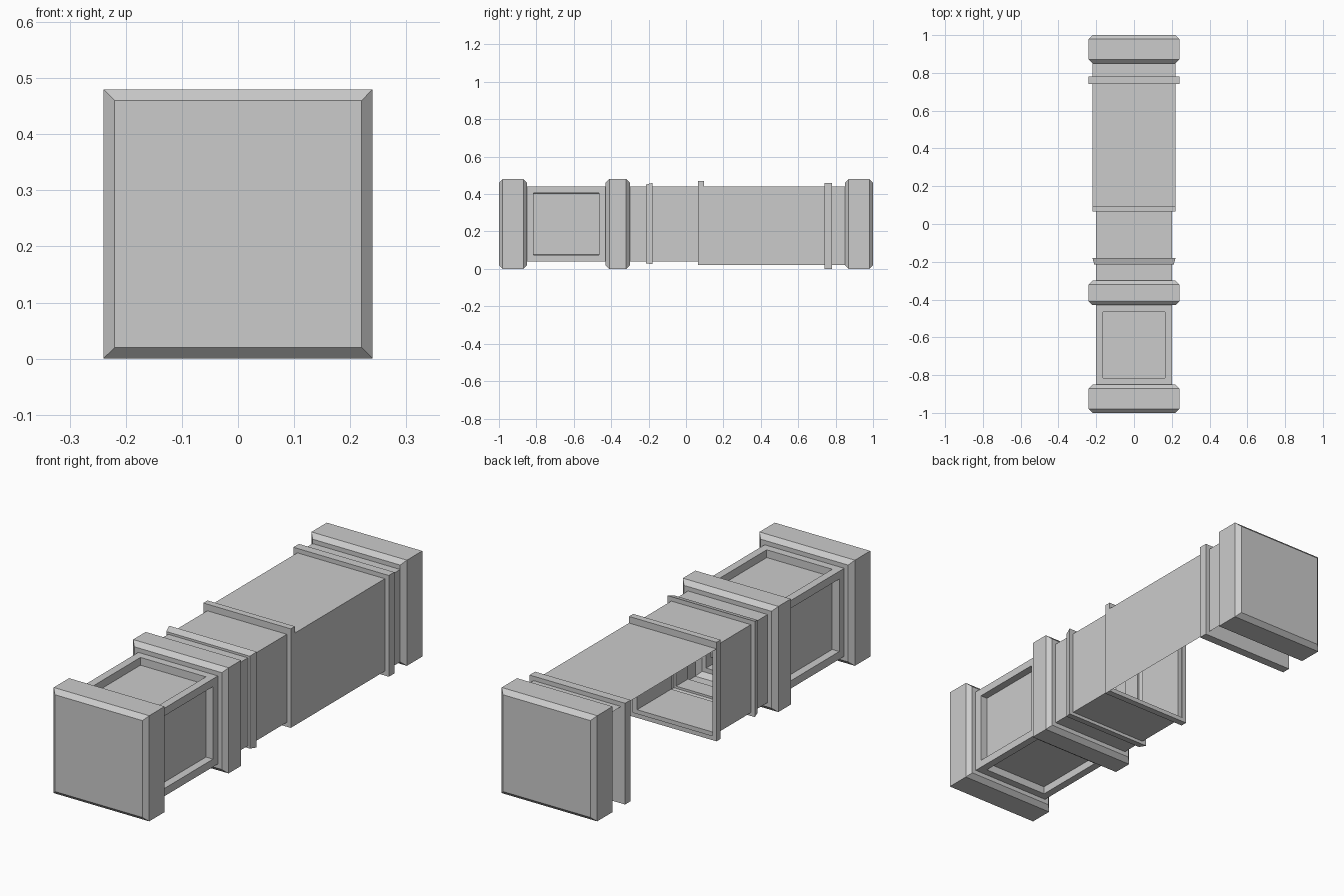
import bpy, bmesh

if "Cube" in bpy.data.objects:
    bpy.data.objects.remove(bpy.data.objects["Cube"])


def sq(y, half):
    """Square section centred on z = 0.24."""
    return (y, half, 0.24 - half, 0.24 + half)


def finish(bm, name):
    mesh = bpy.data.meshes.new(name)
    bm.to_mesh(mesh)
    bm.free()
    obj = bpy.data.objects.new(name, mesh)
    bpy.context.collection.objects.link(obj)
    return obj


def loft(name, sections, cap_start=True, cap_end=True, panel_span=None):
    """Skin rectangular sections (y, half_width, z0, z1) along y."""
    bm = bmesh.new()
    rings, panels = [], []
    for y, h, z0, z1 in sections:
        rings.append([bm.verts.new((x, y, z)) for x, z in
                      ((-h, z0), (h, z0), (h, z1), (-h, z1))])
    for k, (a, b) in enumerate(zip(rings, rings[1:])):
        for i in range(4):
            j = (i + 1) % 4
            f = bm.faces.new((a[i], b[i], b[j], a[j]))
            if k == panel_span:
                panels.append(f)
    if cap_start:
        bm.faces.new(rings[0])
    if cap_end:
        bm.faces.new(rings[-1][::-1])
    bm.normal_update()
    # sunken panels on the four sides
    if panels:
        bmesh.ops.inset_individual(bm, faces=panels, thickness=0.05)
        bm.normal_update()
        bmesh.ops.inset_individual(bm, faces=panels, thickness=0.0005, depth=-0.035)
    return finish(bm, name)


def block(y0, y1):
    """Chamfered square block profile."""
    return [sq(y0, 0.22), sq(y0 + 0.02, 0.24), sq(y1 - 0.02, 0.24), sq(y1, 0.22)]


# hollow lower half: base block, panelled pedestal, collar, shaft, open rim
shaft = (0.2, 0.04, 0.44)
lower = block(-1.0, -0.85)
lower += [sq(-0.85, 0.2), sq(-0.43, 0.2)]
lower += block(-0.43, -0.30)
lower += [(-0.30, *shaft), (-0.215, *shaft), (-0.215, 0.21, 0.03, 0.45),
          (-0.18, 0.22, 0.025, 0.46), (-0.18, *shaft), (0.065, *shaft)]
rim = (0.22, 0.02, 0.47)
lower += [(0.065, *rim), (0.095, *rim), (0.095, *shaft)]
# pedestal top follows the shaft height
lower[4] = (-0.85, *shaft)
lower[5] = (-0.43, *shaft)
loft("pedestal_and_shaft", lower, cap_end=False, panel_span=4)

# upper shaft: only the right and top sheets remain
bm = bmesh.new()
profile = ((0.22, 0.02), (0.22, 0.44), (-0.22, 0.44))
near = [bm.verts.new((x, 0.07, z)) for x, z in profile]
far = [bm.verts.new((x, 0.85, z)) for x, z in profile]
for i in range(2):
    bm.faces.new((near[i], far[i], far[i + 1], near[i + 1]))
bm.normal_update()
for f in bm.faces:
    if f.normal.x + f.normal.z < 0:
        f.normal_flip()
finish(bm, "upper_shaft_sheets")

# band under the capital
loft("capital_band", [(0.74, 0.24, 0.0, 0.46), (0.78, 0.24, 0.0, 0.46)])

# capital block
loft("capital_block", block(0.85, 1.0))
